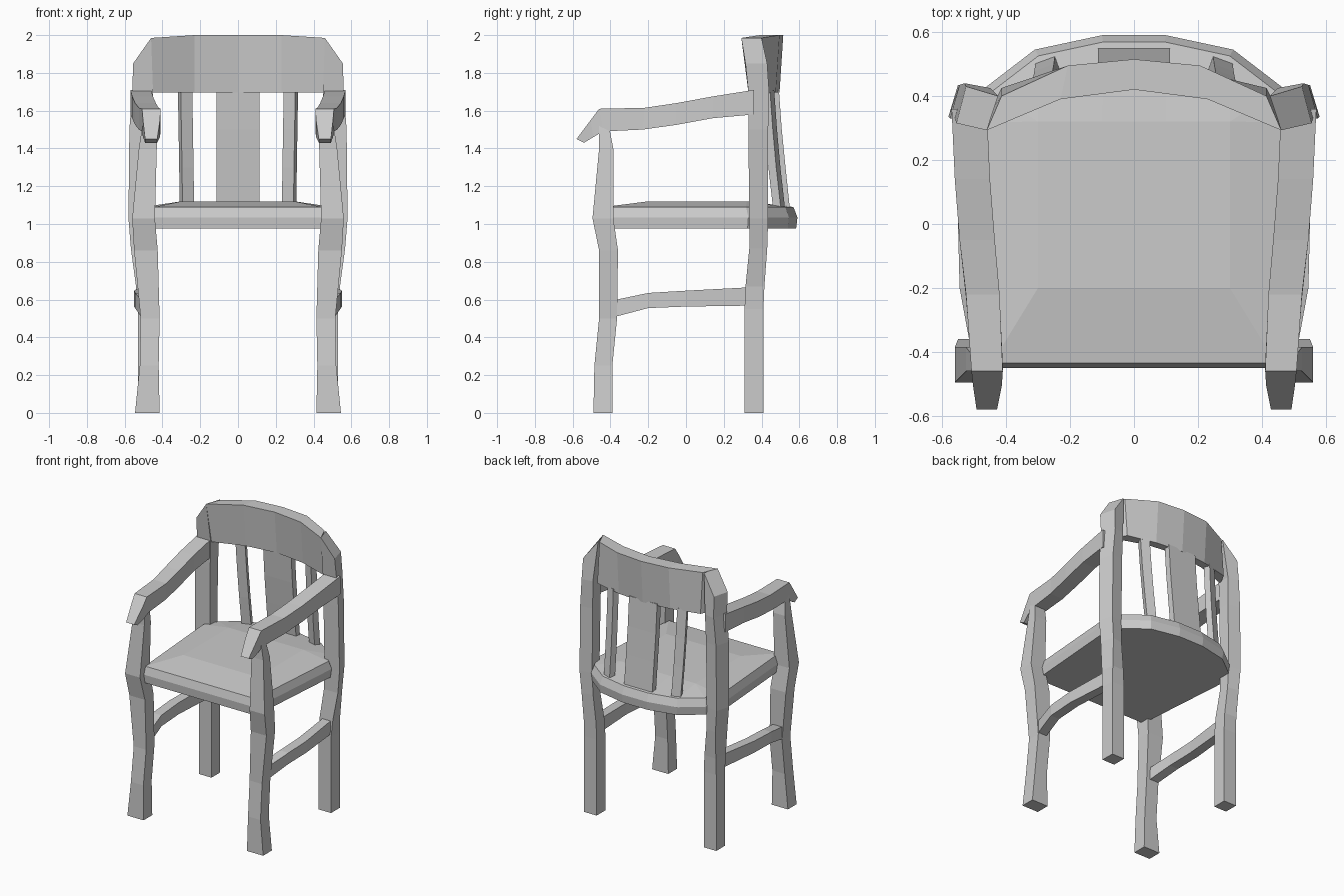
import bpy, bmesh, math

if "Cube" in bpy.data.objects:
    bpy.data.objects.remove(bpy.data.objects["Cube"])


def loft(name, rings, mirror=False):
    """Skin a list of equal-sized closed rings and cap both ends."""
    bm = bmesh.new()
    rows = [[bm.verts.new(p) for p in ring] for ring in rings]
    n = len(rows[0])
    for a, b in zip(rows, rows[1:]):
        for i in range(n):
            j = (i + 1) % n
            bm.faces.new((a[i], a[j], b[j], b[i]))
    bm.faces.new(rows[0][::-1])
    bm.faces.new(rows[-1])
    bmesh.ops.remove_doubles(bm, verts=bm.verts, dist=0.0005)
    bmesh.ops.recalc_face_normals(bm, faces=bm.faces)
    mesh = bpy.data.meshes.new(name)
    bm.to_mesh(mesh)
    bm.free()
    obj = bpy.data.objects.new(name, mesh)
    bpy.context.collection.objects.link(obj)
    if mirror:
        obj.modifiers.new("Mirror", 'MIRROR').use_mirror_merge = False
    return obj


# Front legs: z, inner x, outer x, front y, back y
front = [(0, .415, .545, -.49, -.39), (.25, .42, .52, -.485, -.39),
         (.5, .415, .515, -.46, -.365), (.86, .425, .55, -.46, -.36),
         (1.03, .44, .56, -.495, -.385), (1.4, .43, .525, -.46, -.385),
         (1.53, .425, .505, -.46, -.41)]
loft("front_leg", [[(a, c, z), (b, c, z), (b, d, z), (a, d, z)]
                   for z, a, b, c, d in front], True)

# Back legs: same columns plus skew; the top is cut at a slant
back = [(0, .43, .53, .31, .41, 0), (.55, .43, .53, .31, .41, 0),
        (.67, .435, .54, .315, .415, .01), (.87, .455, .567, .335, .43, .03),
        (1.03, .46, .58, .335, .435, .03), (1.5, .455, .575, .33, .435, .03),
        (1.7, .45, .56, .33, .44, .03)]
rings = [[(a, c, z), (b, c, z), (b - s, d, z), (a, d - s / 2, z)]
         for z, a, b, c, d, s in back]
rings.append([(.46, .293, 1.985), (.555, .315, 1.85),
              (.525, .43, 1.85), (.425, .40, 1.985)])
loft("back_leg", rings, True)

# Curved backrest: x, front top y, back top y, front bottom y, back bottom y, top z
rail = [(.46, .293, .40, .335, .425, 1.985), (.23, .39, .495, .415, .475, 2.0),
        (0, .42, .515, .445, .495, 2.0)]
rail += [(-r[0],) + r[1:] for r in rail[-2::-1]]
rings = []
for x, ft, bt, fb, bb, z in rail:
    xb = x * .9
    rings.append([(x, fb, 1.695), (x, ft, z), (xb, bt, z), (xb, bb, 1.695)])
loft("backrest", rings)

# Seat: curved rear outline, soft edge and raised centre
half = [(.46, -.45), (.52, .33), (.46, .43), (.31, .545), (.1, .59)]
outline = half + [(-x, y) for x, y in reversed(half)]


def seat_ring(z, inset):
    return [(x * (1 - inset * 2), y * (1 - inset * 2), z) for x, y in outline]


top = [(max(-.3, min(.3, x)), max(-.2, min(.32, y)), 1.12) for x, y in outline]
loft("seat", [seat_ring(.975, .006), seat_ring(1.035, 0),
              seat_ring(1.09, .018), top])


# Back slats, leaning forward towards the top
def slat(name, x0, x1, width, ys, turn, mirror):
    zs = [1.06, 1.3, 1.5, 1.71]
    rings = []
    for i, (z, y) in enumerate(zip(zs, ys)):
        cx = x0 + (x1 - x0) * i / 3
        c, s = math.cos(turn), math.sin(turn)
        rings.append([(cx + u * c - v * s, y + u * s + v * c, z)
                      for u, v in ((-width / 2, -.022), (width / 2, -.022),
                                   (width / 2, .022), (-width / 2, .022))])
    loft(name, rings, mirror)


slat("centre_slat", 0, 0, .225, (.53, .505, .485, .47), 0, False)
slat("side_slat", .27, .28, .065, (.495, .468, .45, .435), -.35, True)

# Armrests: top (y, z), bottom (y, z), inner x, outer x
arm = [(.36, 1.71, .36, 1.58, .46, .57), (.14, 1.675, .14, 1.56, .45, .56),
       (-.05, 1.64, -.05, 1.525, .435, .545), (-.22, 1.615, -.23, 1.5, .42, .525),
       (-.46, 1.61, -.44, 1.49, .41, .508), (-.505, 1.55, -.49, 1.46, .413, .503),
       (-.58, 1.45, -.54, 1.43, .428, .492)]
loft("armrest", [[(a, yt, zt), (b, yt, zt), (b, yb, zb), (a, yb, zb)]
                 for yt, zt, yb, zb, a, b in arm], True)

# Side stretchers, bowed outwards: y, bottom z, top z, inner x, outer x
bar = [(-.39, .505, .595, .44, .51), (-.2, .555, .635, .475, .545),
       (0, .563, .647, .48, .55), (.34, .568, .665, .455, .52)]
loft("side_stretcher", [[(a, y, z0), (b, y, z0), (b, y, z1), (a, y, z1)]
                        for y, z0, z1, a, b in bar], True)
